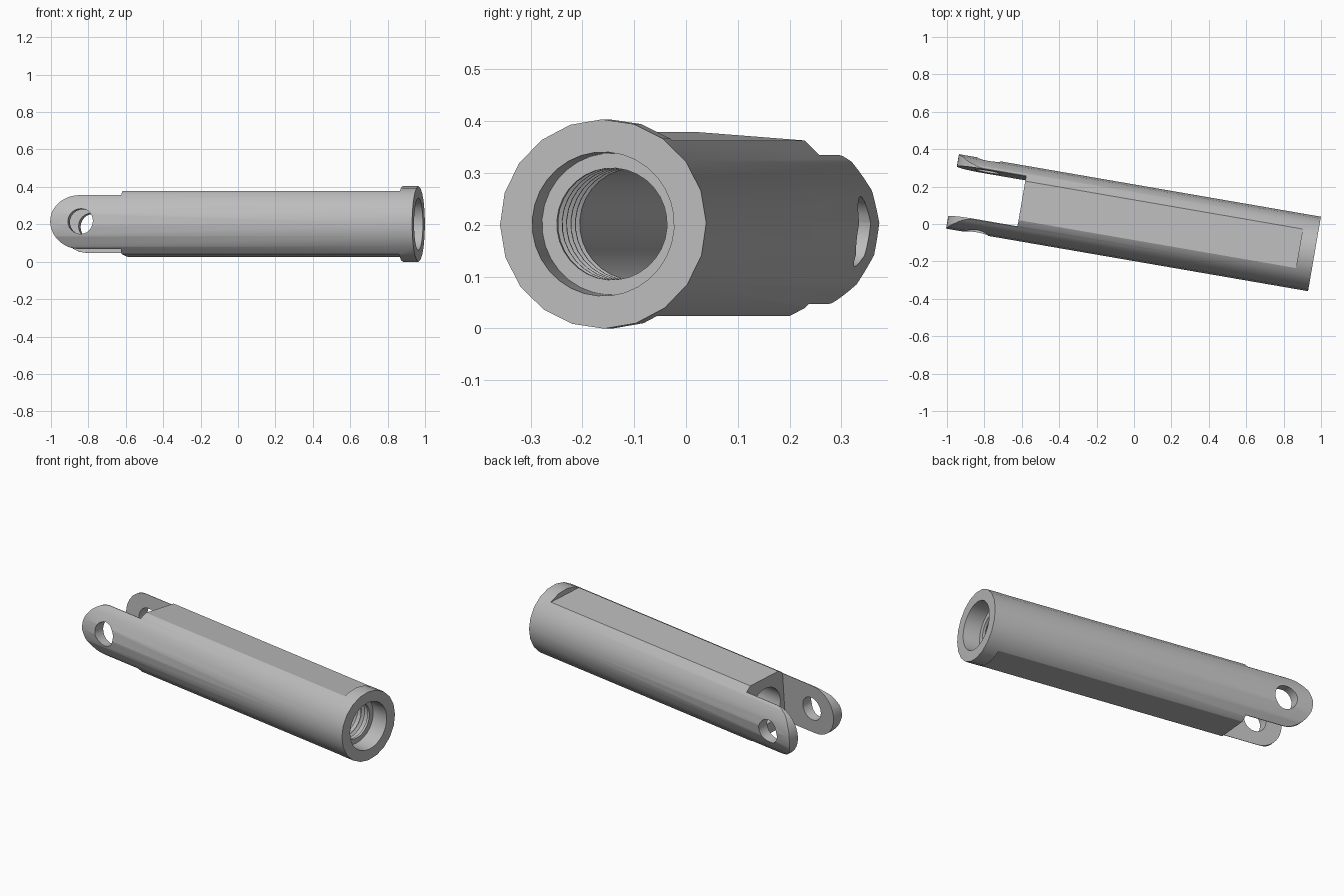
import bpy
import bmesh
from math import cos, sin, pi, radians

if "Cube" in bpy.data.objects:
    bpy.data.objects.remove(bpy.data.objects["Cube"])

LENGTH, RADIUS = 1.964, 0.202
SLOT_END, SLOT_HALF = -1.59, 0.136
LUG_HALF, FLAT_HALF, COLLAR = 0.144, 0.17, -0.085

steel = bpy.data.materials.new("grey steel")
steel.use_nodes = True
GREY = (0.5, 0.5, 0.5, 1)
steel.diffuse_color = GREY
steel.node_tree.nodes["Principled BSDF"].inputs["Base Color"].default_value = GREY


def finish(name, bm):
    bmesh.ops.recalc_face_normals(bm, faces=bm.faces)
    mesh = bpy.data.meshes.new(name)
    bm.to_mesh(mesh)
    bm.free()
    mesh.materials.append(steel)
    obj = bpy.data.objects.new(name, mesh)
    bpy.context.collection.objects.link(obj)
    return obj


def lathe(name, profile, sides, turn=0.0):
    """Closed solid of revolution about x from (x, radius) pairs."""
    bm = bmesh.new()
    angles = [turn + 2 * pi * i / sides for i in range(sides)]
    rings = [[bm.verts.new((x, r * cos(a), r * sin(a))) for a in angles]
             for x, r in profile]
    for a, b in zip(rings, rings[1:]):
        for i in range(sides):
            j = (i + 1) % sides
            bm.faces.new((a[i], a[j], b[j], b[i]))
    bm.faces.new(rings[0])
    bm.faces.new(rings[-1])
    return finish(name, bm)


def extrude_y(name, outline, half):
    """Prism along y from an (x, z) outline."""
    bm = bmesh.new()
    face = bm.faces.new([bm.verts.new((x, -half, z)) for x, z in outline])
    out = bmesh.ops.extrude_face_region(bm, geom=[face])["geom"]
    bmesh.ops.translate(bm, vec=(0, 2 * half, 0),
                        verts=[v for v in out if isinstance(v, bmesh.types.BMVert)])
    return finish(name, bm)


def boolean(target, cutter, operation):
    cutter.hide_render = True
    mod = target.modifiers.new(operation.lower(), 'BOOLEAN')
    mod.operation, mod.object, mod.solver = operation, cutter, 'EXACT'
    bpy.context.view_layer.objects.active = target
    bpy.ops.object.modifier_apply(modifier=mod.name)
    bpy.data.objects.remove(cutter)


# Round bar
body = lathe("clevis_sleeve", [(-LENGTH - 0.1, RADIUS), (0, RADIUS)], 20, radians(5))

# Side outline: collar, milled flats, and rounded fork tip
upper = [(0.1, 0.3), (COLLAR, 0.3), (COLLAR, FLAT_HALF),
         (SLOT_END, FLAT_HALF), (SLOT_END, LUG_HALF)]
lower = [(x, -z) for x, z in reversed(upper)]
tip_x = LUG_HALF - LENGTH
tip = [(tip_x - LUG_HALF * sin(a), LUG_HALF * cos(a))
       for a in (pi * i / 20 for i in range(21))]
boolean(body, extrude_y("outline_cutter", upper + tip + lower, 0.4), 'INTERSECT')

# Fork slot
slot = [(-2.2, -0.4), (SLOT_END, -0.4), (SLOT_END, 0.4), (-2.2, 0.4)]
boolean(body, extrude_y("slot_cutter", slot, SLOT_HALF), 'DIFFERENCE')

# Cross pin hole
pin = [(-1.8 + 0.068 * cos(a), 0.068 * sin(a))
       for a in (2 * pi * i / 24 for i in range(24))]
boolean(body, extrude_y("pin_cutter", pin, 0.4), 'DIFFERENCE')

# Counterbore, thread grooves and through bore
bore = [(0.05, 0.14), (-0.1, 0.137), (-0.1, 0.108)]
for i in range(5):
    d = -0.115 - 0.05 * i
    bore += [(d, 0.108), (d - 0.01, 0.122), (d - 0.035, 0.122), (d - 0.045, 0.108)]
bore.append((SLOT_END - 0.1, 0.108))
boolean(body, lathe("bore_cutter", bore, 32), 'DIFFERENCE')

# Smooth curved walls, keep machined edges sharp
bpy.ops.object.select_all(action='DESELECT')
body.select_set(True)
bpy.context.view_layer.objects.active = body
bpy.ops.object.shade_smooth_by_angle(angle=radians(25))

# Resting pose
body.location = (0.965, -0.16, 0.2015)
body.rotation_euler = (radians(-4.4), 0, radians(-9.8))
